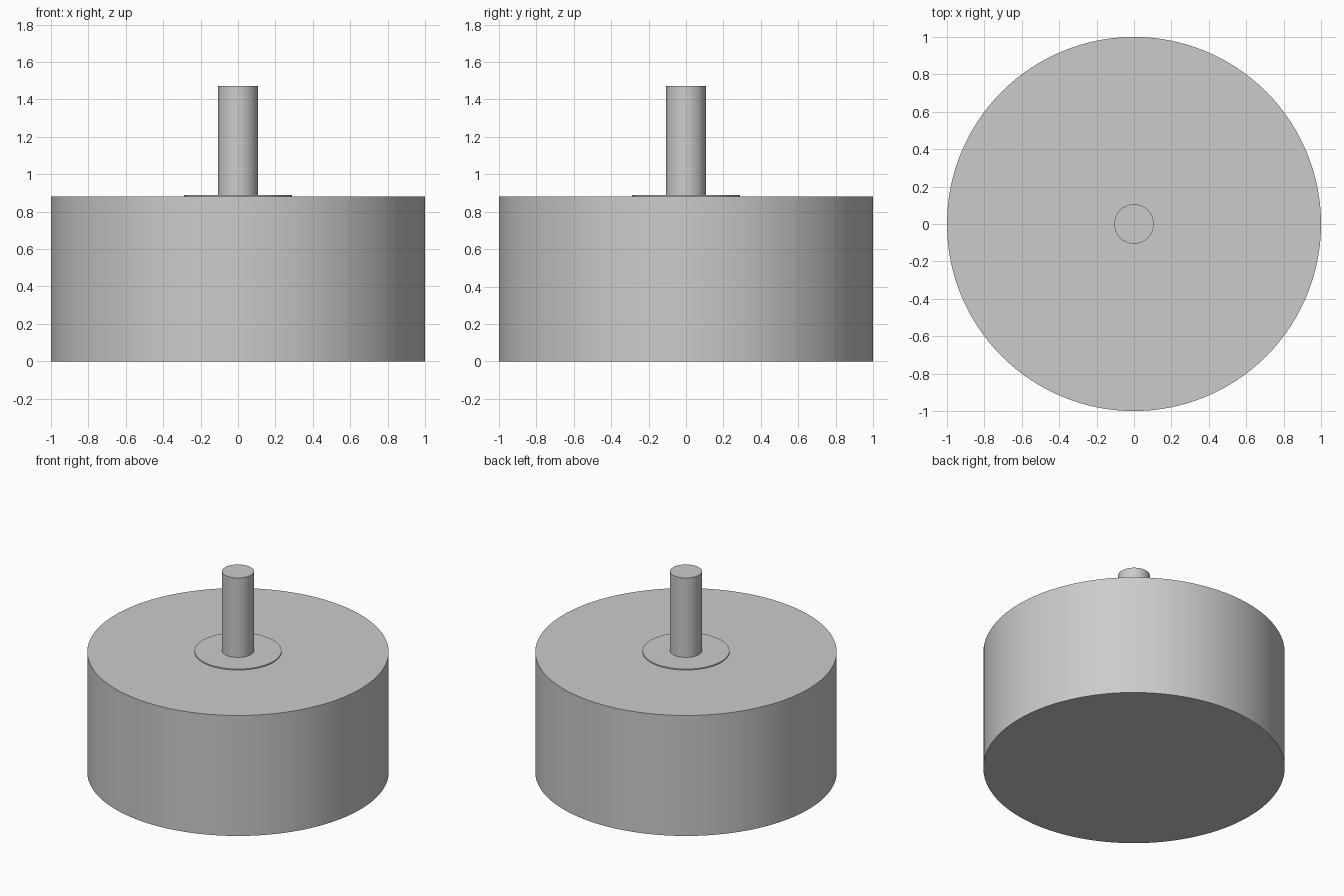
import bpy
import math

default = bpy.data.objects.get("Cube")
if default:
    bpy.data.objects.remove(default, do_unlink=True)

# Single plain metal colour
metal = bpy.data.materials.new("grey_metal")
metal.use_nodes = True
grey = (0.6, 0.6, 0.6, 1)
metal.diffuse_color = grey
metal.node_tree.nodes["Principled BSDF"].inputs["Base Color"].default_value = grey


def cylinder(name, radius, bottom, top, sides):
    """Upright closed cylinder between two heights."""
    bpy.ops.mesh.primitive_cylinder_add(
        vertices=sides, radius=radius, depth=top - bottom,
        location=(0, 0, (bottom + top) / 2))
    part = bpy.context.object
    part.name = name
    part.data.materials.append(metal)
    bpy.ops.object.shade_smooth_by_angle(angle=math.radians(30))
    return part


BODY_TOP = 0.882
COLLAR_TOP = 0.89

# Wide drum, thin raised collar, and the shaft standing on it
cylinder("drum_body", 1.0, 0, BODY_TOP, 128)
cylinder("collar", 0.288, BODY_TOP, COLLAR_TOP, 96)
cylinder("shaft", 0.106, COLLAR_TOP, 1.472, 64)
